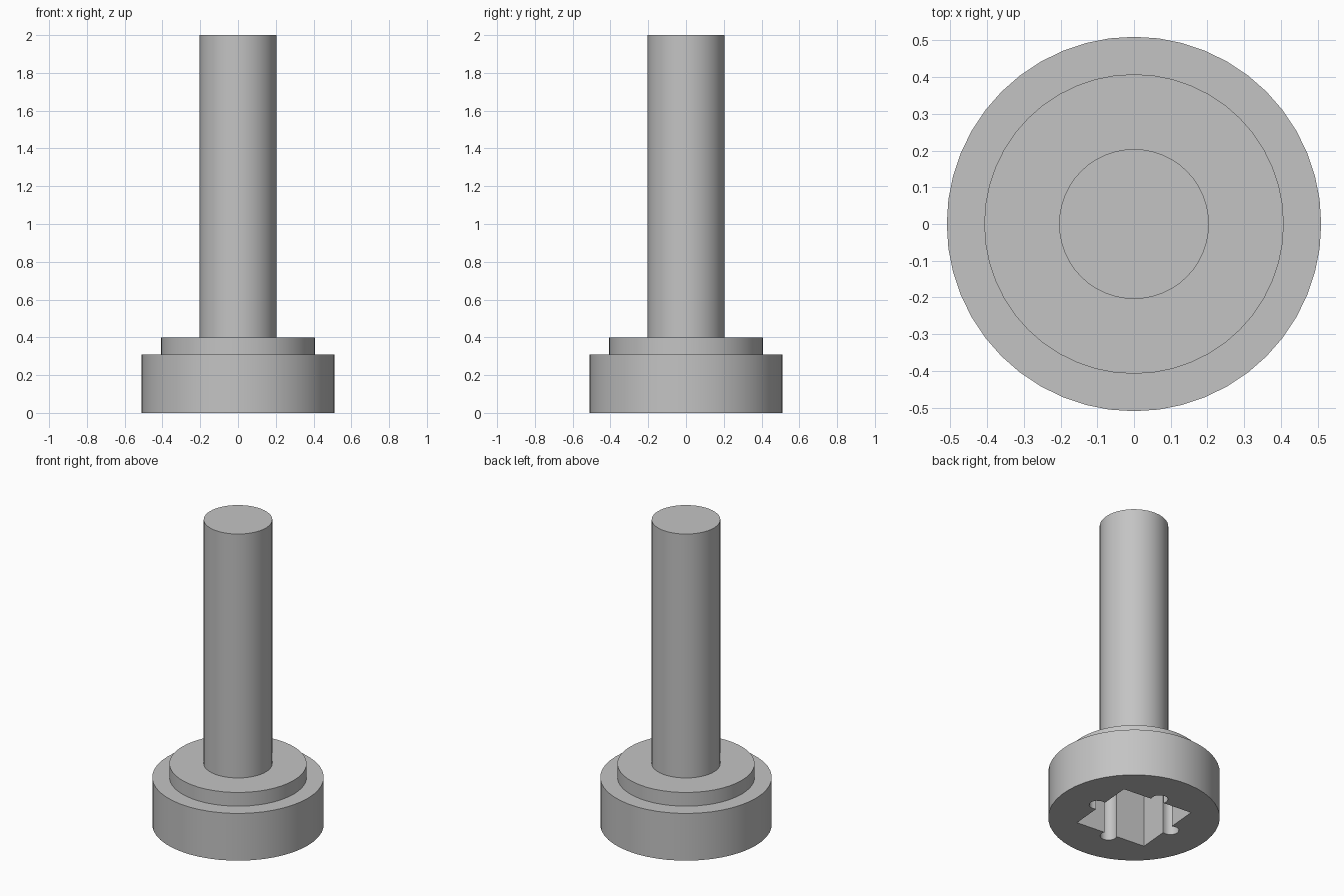
import bpy, bmesh, math

if "Cube" in bpy.data.objects:
    bpy.data.objects.remove(bpy.data.objects["Cube"])

SIDES = 48


def polar(r, a):
    return (r * math.cos(a), r * math.sin(a))


def loft(name, rings):
    """Closed solid from (outline, z) rings that share a point count."""
    bm = bmesh.new()
    loops = [[bm.verts.new((x, y, z)) for x, y in pts] for pts, z in rings]
    n = len(loops[0])
    for low, high in zip(loops, loops[1:]):
        for i in range(n):
            j = (i + 1) % n
            bm.faces.new((low[i], low[j], high[j], high[i]))
    bm.faces.new(loops[0][::-1])
    bm.faces.new(loops[-1])
    bmesh.ops.recalc_face_normals(bm, faces=bm.faces)
    mesh = bpy.data.meshes.new(name)
    bm.to_mesh(mesh)
    bm.free()
    obj = bpy.data.objects.new(name, mesh)
    bpy.context.collection.objects.link(obj)
    return obj


def circle(r):
    return [polar(r, math.tau * i / SIDES) for i in range(SIDES)]


# Square socket outline with a rounded lobe in the middle of every side
def socket_outline(corner=0.344, lobe_at=0.265, lobe_r=0.05, turn=-5, steps=10):
    apothem = corner * math.cos(math.pi / 4)
    half = math.acos((apothem - lobe_at) / lobe_r)
    pts = []
    for k in range(4):
        a = math.radians(turn + 90 * k)
        pts.append(polar(corner, a - math.pi / 4))
        cx, cy = polar(lobe_at, a)
        for s in range(steps + 1):
            dx, dy = polar(lobe_r, a - half + 2 * half * s / steps)
            pts.append((cx + dx, cy + dy))
    return pts


# Stepped head and shank
profile = [(0.51, 0), (0.51, 0.31), (0.408, 0.31), (0.408, 0.4), (0.204, 0.4), (0.204, 2)]
screw = loft("screw_body", [(circle(r), z) for r, z in profile])

# Drive socket cut into the underside of the head
outline = socket_outline()
cutter = loft("socket_cutter", [(outline, -0.1), (outline, 0.38)])
cutter.hide_render = True
cut = screw.modifiers.new("socket", 'BOOLEAN')
cut.operation = 'DIFFERENCE'
cut.solver = 'EXACT'
cut.object = cutter
bpy.context.view_layer.objects.active = screw
screw.select_set(True)
bpy.ops.object.modifier_apply(modifier=cut.name)
bpy.data.objects.remove(cutter)

# Plain grey metal
grey = bpy.data.materials.new("grey_metal")
grey.diffuse_color = (0.55, 0.55, 0.55, 1)
grey.use_nodes = True
grey.node_tree.nodes["Principled BSDF"].inputs["Base Color"].default_value = grey.diffuse_color
screw.data.materials.clear()
screw.data.materials.append(grey)
bpy.ops.object.shade_smooth_by_angle(angle=math.radians(30))
